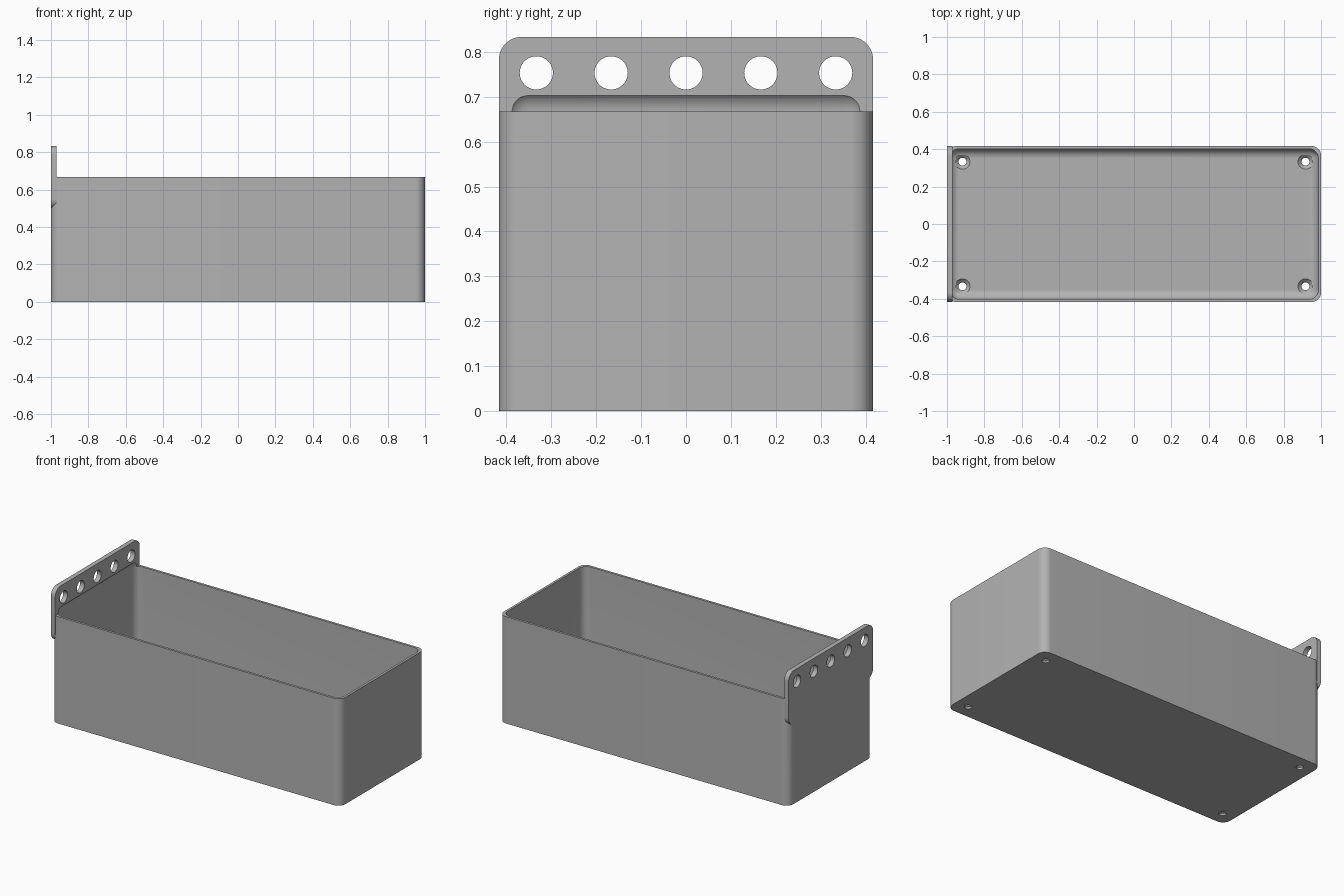
import bpy, bmesh, math
from mathutils import Matrix, Vector

old = bpy.data.objects.get("Cube")
if old:
    bpy.data.objects.remove(old, do_unlink=True)

LENGTH, WIDTH, HEIGHT = 2.0, 0.833, 0.667
WALL, FLOOR, PLATE, RADIUS = 0.0147, 0.03, 0.0294, 0.05
TOP = 0.833

grey = bpy.data.materials.new("plain_grey")
grey.use_nodes = True
grey.diffuse_color = (0.45, 0.45, 0.45, 1)
grey.node_tree.nodes["Principled BSDF"].inputs["Base Color"].default_value = grey.diffuse_color


def make_object(name, bm):
    mesh = bpy.data.meshes.new(name)
    bm.to_mesh(mesh)
    bm.free()
    mesh.materials.append(grey)
    ob = bpy.data.objects.new(name, mesh)
    bpy.context.collection.objects.link(ob)
    return ob


def rounded_block(name, low, high, axis=None):
    """Block with the edges along one axis rounded, or all edges."""
    low, high = Vector(low), Vector(high)
    bm = bmesh.new()
    bmesh.ops.create_cube(bm, size=1)
    for v in bm.verts:
        v.co = (low + high) / 2 + v.co * (high - low)
    edges = [e for e in bm.edges if axis is None
             or abs(e.verts[0].co[axis] - e.verts[1].co[axis]) > 1e-4]
    bmesh.ops.bevel(bm, geom=edges, offset=RADIUS, segments=12,
                    profile=0.5, affect='EDGES')
    return make_object(name, bm)


def cone(name, centre, r_low, r_high, depth, turn=Matrix()):
    bm = bmesh.new()
    bmesh.ops.create_cone(bm, cap_ends=True, segments=40, radius1=r_low,
                          radius2=r_high, depth=depth,
                          matrix=Matrix.Translation(centre) @ turn)
    return make_object(name, bm)


def combine(target, tool, operation):
    tool.hide_render = True
    mod = target.modifiers.new("combine", 'BOOLEAN')
    mod.operation, mod.object, mod.solver = operation, tool, 'EXACT'
    bpy.context.view_layer.objects.active = target
    bpy.ops.object.modifier_apply(modifier=mod.name)
    bpy.data.objects.remove(tool, do_unlink=True)


x, y = LENGTH / 2, WIDTH / 2

# Bin body with upright corners rounded, joined to the hanging plate
storage_bin = rounded_block("storage_bin", (-x, -y, 0), (x, y, HEIGHT), axis=2)
plate = rounded_block("hanging_plate", (-x, -y, 0.5), (-x + PLATE, y, TOP), axis=0)
combine(storage_bin, plate, 'UNION')

# Rounded cavity, which also scoops the foot of the plate
cavity = rounded_block("cavity_cutter", (-x + WALL, -y + WALL, FLOOR),
                       (x - WALL, y - WALL, HEIGHT + RADIUS))
combine(storage_bin, cavity, 'DIFFERENCE')

# Row of hanging holes
sideways = Matrix.Rotation(math.pi / 2, 4, 'Y')
for i in range(-2, 3):
    hole = cone("hanging_hole_cutter", (-x + PLATE / 2, i / 6, 0.753),
                0.037, 0.037, 0.1, sideways)
    combine(storage_bin, hole, 'DIFFERENCE')

# Countersunk screw holes in the floor
for sx in (-1, 1):
    for sy in (-1, 1):
        px, py = sx * 0.917, sy * 0.333
        shaft = cone("screw_cutter", (px, py, 0), 0.021, 0.021, 0.1)
        combine(storage_bin, shaft, 'DIFFERENCE')
        sink = cone("countersink_cutter", (px, py, 0.022), 0.021, 0.043, 0.022)
        combine(storage_bin, sink, 'DIFFERENCE')

# Smooth rounds, crisp edges
bpy.ops.object.select_all(action='DESELECT')
storage_bin.select_set(True)
bpy.context.view_layer.objects.active = storage_bin
bpy.ops.object.shade_smooth_by_angle(angle=math.radians(30))
